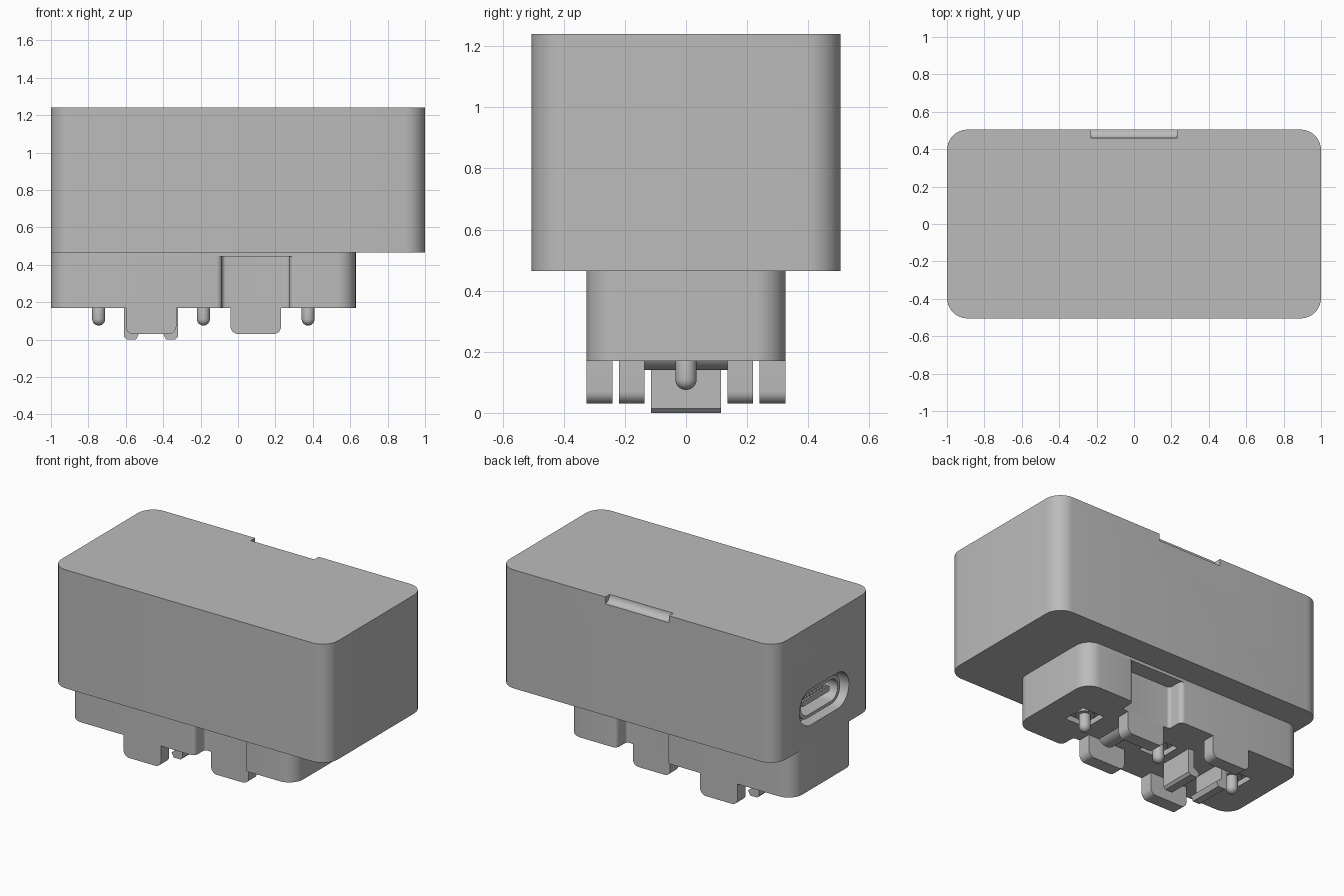
import bpy, bmesh, math
from mathutils import Vector

cube = bpy.data.objects.get("Cube")
if cube:
    bpy.data.objects.remove(cube, do_unlink=True)

grey = bpy.data.materials.new("light_grey_plastic")
grey.use_nodes = True
grey.diffuse_color = (0.5, 0.5, 0.5, 1)
grey.node_tree.nodes["Principled BSDF"].inputs["Base Color"].default_value = (0.5, 0.5, 0.5, 1)


def rounded(pts, steps=8):
    """Round each corner (u, v, radius) of a polygon."""
    out = []
    for i, (u, v, r) in enumerate(pts):
        p = Vector((u, v))
        if not r:
            out.append(p)
            continue
        a = (Vector(pts[i - 1][:2]) - p).normalized()
        b = (Vector(pts[(i + 1) % len(pts)][:2]) - p).normalized()
        half = a.angle(b) / 2
        centre = p + (a + b).normalized() * r / math.sin(half)
        start = p + a * r / math.tan(half) - centre
        end = p + b * r / math.tan(half) - centre
        sweep = start.angle_signed(end)
        for k in range(steps + 1):
            t = -sweep * k / steps
            c, s = math.cos(t), math.sin(t)
            out.append(centre + Vector((start.x * c - start.y * s, start.x * s + start.y * c)))
    return out


def rect(u0, u1, v0, v1, low=0.0, high=None):
    high = low if high is None else high
    return [(u0, v0, low), (u1, v0, low), (u1, v1, high), (u0, v1, high)]


def finish(name, bm):
    bmesh.ops.remove_doubles(bm, verts=bm.verts, dist=1e-5)
    bmesh.ops.recalc_face_normals(bm, faces=bm.faces)
    mesh = bpy.data.meshes.new(name)
    bm.to_mesh(mesh)
    bm.free()
    mesh.materials.append(grey)
    obj = bpy.data.objects.new(name, mesh)
    bpy.context.collection.objects.link(obj)
    return obj


def prism(name, pts, axis, lo, hi):
    """Extrude a rounded profile along an axis."""
    place = {"x": lambda p, d: (d, p.x, p.y),
             "y": lambda p, d: (p.x, d, p.y),
             "z": lambda p, d: (p.x, p.y, d)}[axis]
    bm = bmesh.new()
    outline = rounded(pts)
    rings = [[bm.verts.new(place(p, d)) for p in outline] for d in (lo, hi)]
    bm.faces.new(rings[0])
    bm.faces.new(rings[1])
    n = len(outline)
    for i in range(n):
        j = (i + 1) % n
        bm.faces.new((rings[0][i], rings[0][j], rings[1][j], rings[1][i]))
    return finish(name, bm)


def cut(obj, *cutters):
    bpy.context.view_layer.objects.active = obj
    for c in cutters:
        c.hide_render = True
        mod = obj.modifiers.new("cut", "BOOLEAN")
        mod.operation, mod.solver, mod.object = "DIFFERENCE", "EXACT", c
        bpy.ops.object.modifier_apply(modifier=mod.name)
        bpy.data.objects.remove(c, do_unlink=True)


def disc(u, v, r, n=32):
    return [(u + r * math.cos(2 * math.pi * k / n), v + r * math.sin(2 * math.pi * k / n), 0)
            for k in range(n)]


# Housing with thumb notch and connector port
PORT = 0.71
def oval(w, h):
    return rect(-w, w, PORT - h, PORT + h, h - 0.001)

housing = prism("housing", rect(-1, 1, -0.505, 0.505, 0.11), "z", 0.465, 1.24)
cut(housing,
    prism("notch_cutter", disc(0.505, 1.24, 0.045), "x", -0.23, 0.23),
    prism("port_cutter", oval(0.255, 0.117), "x", -1.1, -0.92),
    prism("socket_cutter", oval(0.19, 0.07), "x", -1.1, -0.75))

# Connector shell, tongue and contacts
shell = prism("port_shell", oval(0.215, 0.09), "x", -0.965, -0.92)
cut(shell, prism("shell_cutter", oval(0.19, 0.07), "x", -1.1, -0.8))
prism("port_tongue", rect(-0.14, 0.14, PORT - 0.018, PORT + 0.018, 0.01), "x", -0.94, -0.75)
for i in range(8):
    y = -0.112 + i * 0.032
    prism("port_contact", rect(y - 0.008, y + 0.008, PORT - 0.026, PORT + 0.026), "x", -0.93, -0.75)

# Base: thin upper slab over a block with a pocket in each long side
prism("base_top", rect(-1, 0.63, -0.325, 0.325, 0.1), "z", 0.445, 0.465)
front = [(-1, -0.325, 0.1), (-0.085, -0.325, 0.03), (-0.085, -0.22, 0.02),
         (0.275, -0.22, 0.02), (0.275, -0.325, 0.03), (0.63, -0.325, 0.1)]
base = prism("base", front + [(x, -y, r) for x, y, r in reversed(front)], "z", 0.17, 0.445)

# Spring pins in square wells
PINS = (-0.745, -0.185, 0.375)
cut(base, *[prism("well_cutter", rect(x - 0.08, x + 0.08, -0.08, 0.08), "z", 0.1, 0.205)
            for x in PINS])
for x in PINS:
    prism("pin_collar", disc(x, 0, 0.058), "z", 0.185, 0.21)
    bm = bmesh.new()
    bmesh.ops.create_uvsphere(bm, u_segments=24, v_segments=12, radius=0.035)
    for v in bm.verts:
        v.co.z += 0.11 if v.co.z < 0.001 else 0.2
        v.co.x += x
    finish("pin", bm)

# Outer and inner pairs of guide plates
for side in (-1, 1):
    for name, x0, x1, near, far in (("outer_guide", -0.6, -0.33, 0.24, 0.325),
                                    ("inner_guide", -0.04, 0.23, 0.135, 0.22)):
        prism(name, rect(x0, x1, 0.03, 0.17, 0.04, 0), "y", side * near, side * far)

# Round bar between the inner guides
prism("cross_bar", disc(0.095, 0.21, 0.07), "y", -0.135, 0.135)

# Facing snap hooks between the outer guides
MID = -0.465
for side in (-1, 1):
    hook = [(0.105, 0.17), (0.105, 0.06), (0.065, 0.03), (0.08, 0), (0.13, 0),
            (0.145, 0.015), (0.145, 0.17)]
    prism("snap_hook", [(MID + side * u, v, 0) for u, v in hook], "y", -0.115, 0.115)

# Smooth shading with sharp edges kept
bpy.ops.object.select_all(action="DESELECT")
for obj in bpy.context.collection.objects:
    if obj.type == "MESH":
        obj.select_set(True)
bpy.context.view_layer.objects.active = housing
bpy.ops.object.shade_smooth_by_angle(angle=math.radians(30))
